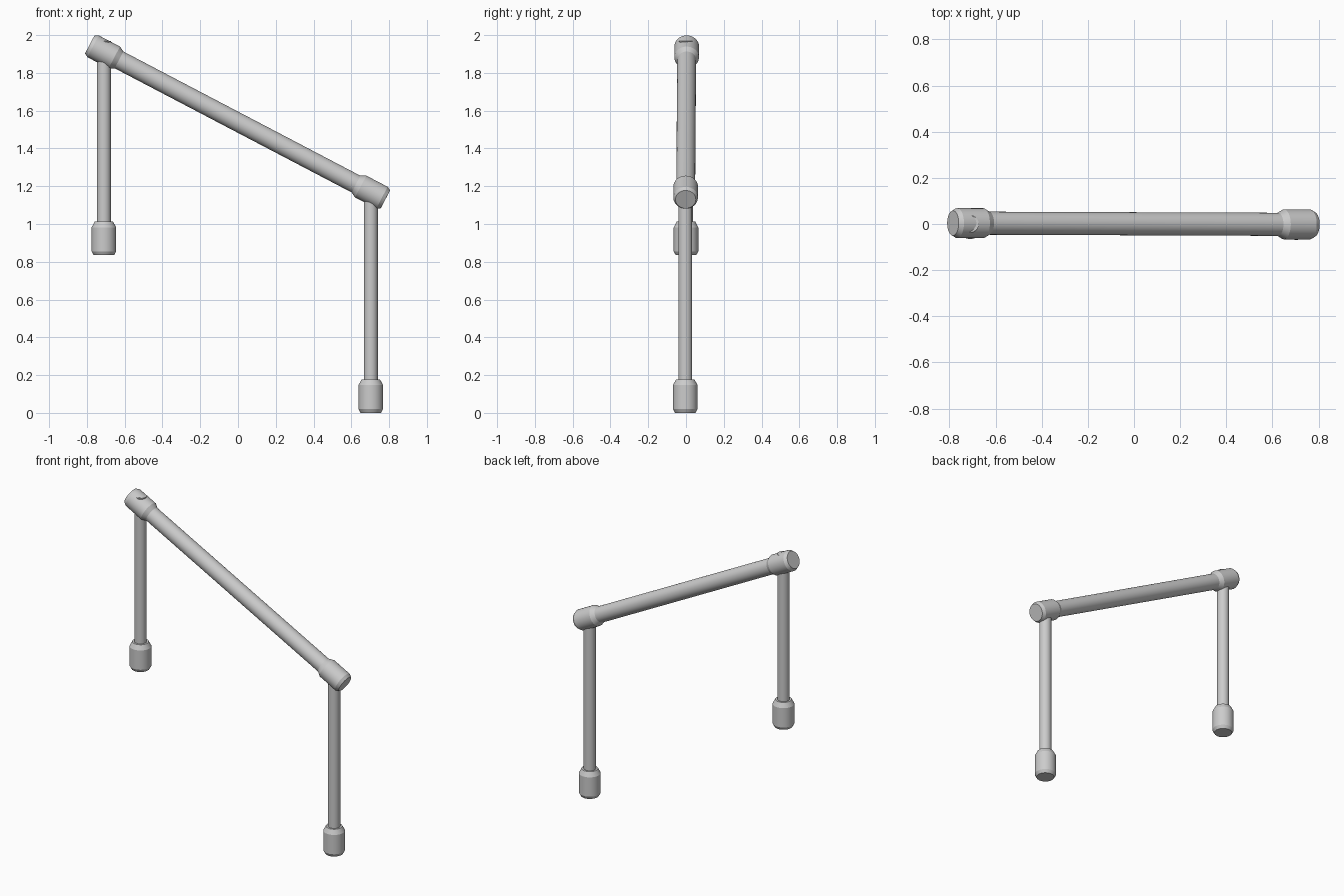
import bpy
import bmesh
import math
from mathutils import Vector

cube = bpy.data.objects.get("Cube")
if cube:
    bpy.data.objects.remove(cube, do_unlink=True)

SIDES = 32
grey = bpy.data.materials.new("light_grey_metal")
grey.use_nodes = True
colour = (0.6, 0.6, 0.6, 1)
grey.diffuse_color = colour
grey.node_tree.nodes["Principled BSDF"].inputs["Base Color"].default_value = colour


def turned(name, start, direction, profile):
    """Closed round solid along a direction; profile holds (distance, radius)."""
    bm = bmesh.new()
    rings = []
    for dist, radius in profile:
        ring = []
        for i in range(SIDES):
            a = math.tau * i / SIDES
            ring.append(bm.verts.new((radius * math.cos(a), radius * math.sin(a), dist)))
        rings.append(ring)
    for low, high in zip(rings, rings[1:]):
        for i in range(SIDES):
            j = (i + 1) % SIDES
            bm.faces.new((low[i], low[j], high[j], high[i]))
    bm.faces.new(rings[0][::-1])
    bm.faces.new(rings[-1])
    mesh = bpy.data.meshes.new(name)
    bm.to_mesh(mesh)
    bm.free()
    mesh.materials.append(grey)
    obj = bpy.data.objects.new(name, mesh)
    bpy.context.collection.objects.link(obj)
    obj.location = start
    obj.rotation_mode = "QUATERNION"
    obj.rotation_quaternion = Vector(direction).to_track_quat("Z", "Y")
    bpy.ops.object.select_all(action="DESELECT")
    obj.select_set(True)
    bpy.context.view_layer.objects.active = obj
    bpy.ops.object.shade_smooth_by_angle(angle=math.radians(20))
    return obj


# Pipe fitting shared by the feet and the rail ends
FITTING = [(0, 0.054), (0.02, 0.065), (0.147, 0.065), (0.177, 0.049)]
UP = Vector((0, 0, 1))

# Sloping handrail with a fitting at each end
top_end = Vector((-0.785, 0.004, 1.95))
low_end = Vector((0.78, -0.002, 1.13))
slope = (low_end - top_end).normalized()
length = (low_end - top_end).length
turned("handrail", top_end + slope * 0.03, slope, [(0, 0.05), (length - 0.06, 0.05)])
turned("upper_rail_fitting", top_end, slope, FITTING)
turned("lower_rail_fitting", low_end, -slope, FITTING)

# Posts standing in their feet
for side, x, y, base, top in (("right", -0.71, 0.0, 0.835, 1.97),
                              ("left", 0.703, -0.004, 0.0, 1.2)):
    foot = Vector((x, y, base))
    turned(side + "_foot", foot, UP, FITTING)
    turned(side + "_post", foot + UP * 0.05, UP, [(0, 0.037), (top - base - 0.05, 0.037)])
